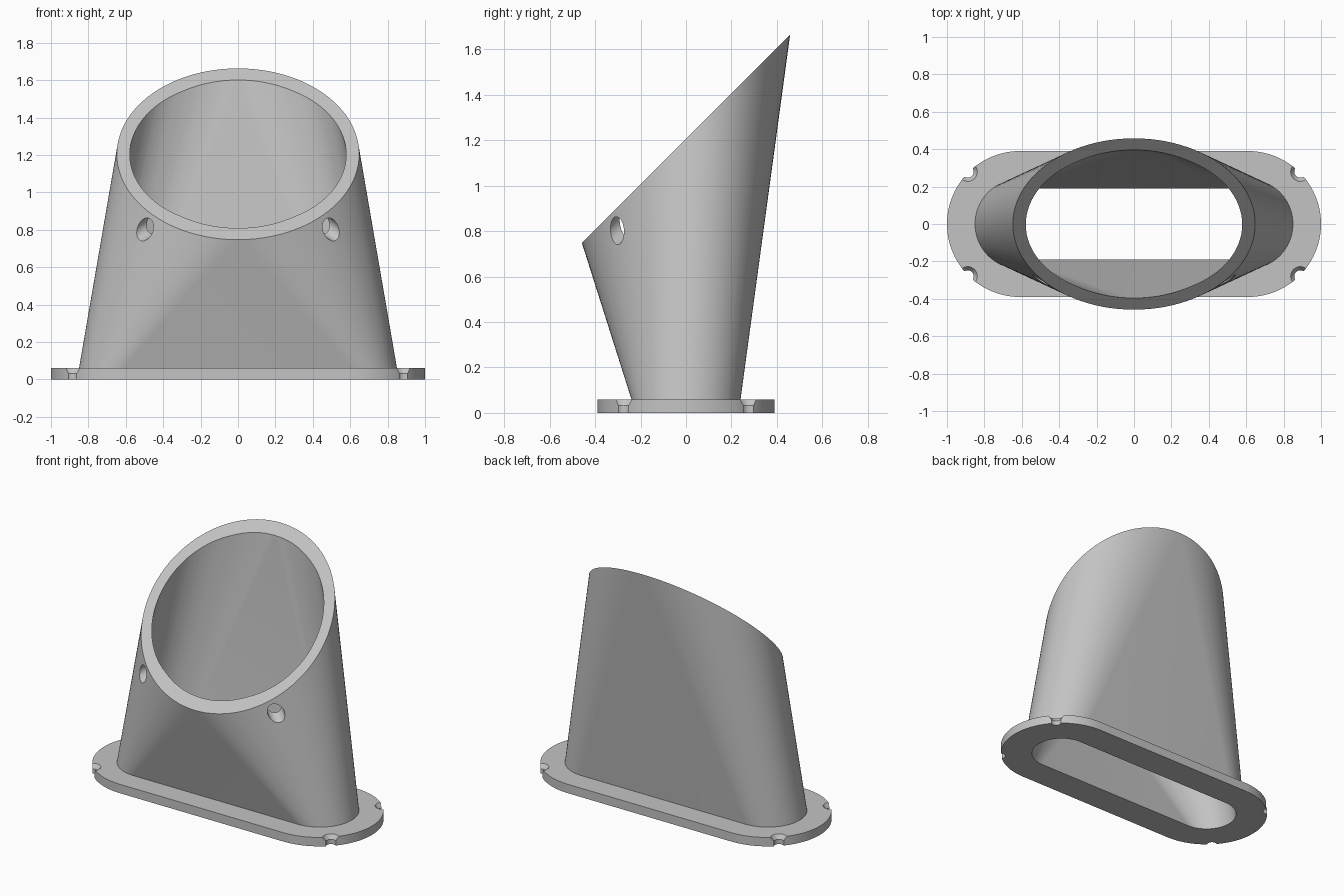
import bpy, bmesh
from math import sin, cos, pi, sqrt, radians
from mathutils import Vector, Matrix

cube = bpy.data.objects.get("Cube")
if cube:
    bpy.data.objects.remove(cube, do_unlink=True)

END_X = 0.61    # centre of the rounded ends
RIM_Z = 1.205   # height of the middle of the slanted rim
BASE_H = 0.06
SEG = 96

grey = bpy.data.materials.new("light grey")
grey.use_nodes = True
colour = (0.55, 0.55, 0.55, 1)
grey.diffuse_color = colour
grey.node_tree.nodes["Principled BSDF"].inputs["Base Color"].default_value = colour


def angles():
    return [2 * pi * i / SEG for i in range(SEG)]


def slot(radius, z):
    """Ring with two straight sides and round ends."""
    pts = []
    for i in range(SEG // 2 + 1):
        a = pi * i / (SEG // 2) - pi / 2
        x, y = END_X + radius * cos(a), radius * sin(a)
        pts += [(x, y, z), (-x, y, z)]
    return pts


def rim(rx, ry, lift=0):
    """Circle in the plane that slants up to the back at 45 degrees."""
    return [(rx * cos(a), ry * sin(a), RIM_Z + ry * sin(a) + lift) for a in angles()]


def finish(bm, name):
    bmesh.ops.recalc_face_normals(bm, faces=bm.faces)
    mesh = bpy.data.meshes.new(name)
    bm.to_mesh(mesh)
    bm.free()
    mesh.materials.append(grey)
    obj = bpy.data.objects.new(name, mesh)
    bpy.context.collection.objects.link(obj)
    return obj


def hull(name, points):
    bm = bmesh.new()
    for p in points:
        bm.verts.new(p)
    out = bmesh.ops.convex_hull(bm, input=bm.verts)
    loose = {g for g in out["geom_interior"] + out["geom_unused"]
             if isinstance(g, bmesh.types.BMVert)}
    bmesh.ops.delete(bm, geom=list(loose), context="VERTS")
    bmesh.ops.dissolve_limit(bm, angle_limit=radians(0.05), verts=bm.verts, edges=bm.edges)
    return finish(bm, name)


def cone(name, r1, r2, depth, matrix):
    bm = bmesh.new()
    bmesh.ops.create_cone(bm, cap_ends=True, segments=40, radius1=r1, radius2=r2,
                          depth=depth, matrix=matrix)
    return finish(bm, name)


def combine(target, tool, operation):
    mod = target.modifiers.new(tool.name, "BOOLEAN")
    mod.operation, mod.solver, mod.object = operation, "EXACT", tool
    bpy.context.view_layer.objects.active = target
    bpy.ops.object.modifier_apply(modifier=mod.name)
    bpy.data.objects.remove(tool, do_unlink=True)


# Base flange and tapering duct, joined into one body
body = hull("duct_adapter", slot(0.39, 0) + slot(0.39, BASE_H))
shell = hull("duct_shell", slot(0.22, 0.02) + slot(0.24, BASE_H) + rim(0.648, 0.458))
combine(body, shell, "UNION")

# Hollow passage, running past both openings
passage = hull("passage_cutter", slot(0.12, -0.1) + slot(0.19, 0)
               + rim(0.56, 0.396) + rim(0.56, 0.396, 0.1))
combine(body, passage, "DIFFERENCE")

# Radial screw holes below the front of the rim
for side in (-1, 1):
    axis = Vector((side * sqrt(2), -1, -1))
    turn = axis.to_track_quat("Z", "Y").to_matrix().to_4x4()
    place = Matrix.Translation((side * 0.5, -0.305, 0.8)) @ turn
    combine(body, cone("screw_hole", 0.05, 0.05, 0.4, place), "DIFFERENCE")

# Countersunk notches on the flange edge
reach = 0.395 * sqrt(0.5)
for sx in (-1, 1):
    for sy in (-1, 1):
        x, y = sx * (END_X + reach), sy * reach
        combine(body, cone("notch_hole", 0.032, 0.032, 0.2,
                           Matrix.Translation((x, y, 0))), "DIFFERENCE")
        combine(body, cone("notch_sink", 0.02, 0.062, 0.06,
                           Matrix.Translation((x, y, 0.045))), "DIFFERENCE")

bpy.ops.object.select_all(action="DESELECT")
body.select_set(True)
bpy.context.view_layer.objects.active = body
bpy.ops.object.shade_smooth_by_angle(angle=radians(25))
